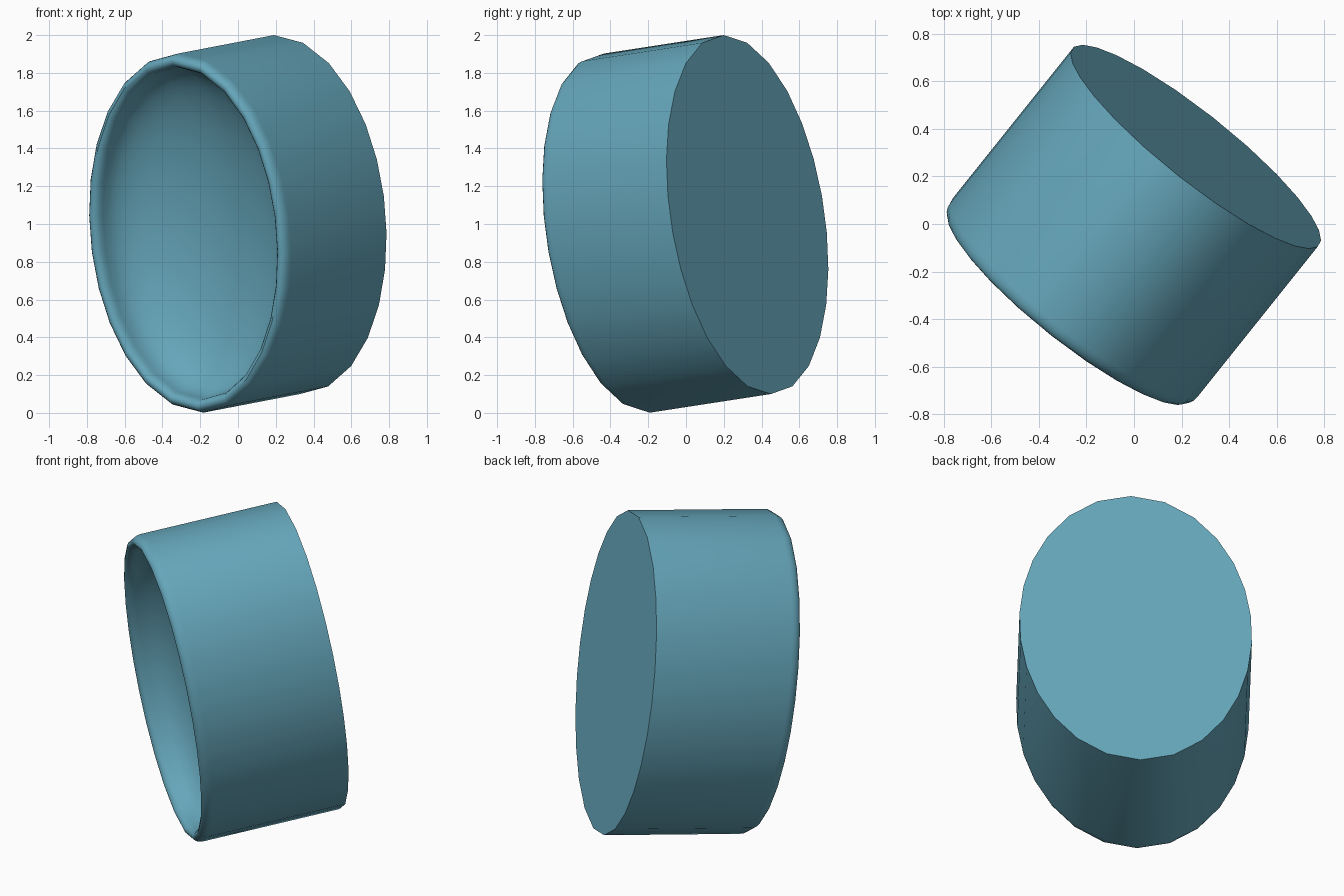
import bpy, bmesh
from math import sin, cos, pi, hypot
from mathutils import Vector

if "Cube" in bpy.data.objects:
    bpy.data.objects.remove(bpy.data.objects["Cube"])

SEG = 26
BACK = Vector((0.26, 0.325, 1.05))            # centre of the closed end
AXIS = Vector((-0.52, -0.65, -0.10)).normalized()
MAJOR = Vector((-0.07, -0.125, 0.95))         # long half-axis of the oval
MINOR = Vector((0.522, -0.41, 0.0))           # short half-axis of the oval
A, B = MAJOR.length, MINOR.length


def oval_angles(n):
    """Angles that space n points evenly along the oval's outline."""
    fine = 4000
    total, lengths = 0.0, [0.0]
    for i in range(fine):
        t = 2 * pi * (i + 0.5) / fine
        total += hypot(A * sin(t), B * cos(t))
        lengths.append(total)
    out, j = [], 0
    for k in range(n):
        while lengths[j] < total * k / n:
            j += 1
        out.append(2 * pi * j / fine)
    return out


ANGLES = oval_angles(SEG)
bm = bmesh.new()


def ring(depth, inset, scale=1.0):
    ka, kb = (1 - inset / A) * scale, (1 - inset / B) * scale
    c = BACK + AXIS * depth
    return [bm.verts.new(c + MAJOR * ka * cos(t) + MINOR * kb * sin(t)) for t in ANGLES]


# outer wall
rings = [ring(0, 0)]
# rounded lip
R, LIP, HEIGHT = 0.036, 0.815, 0.055
for i in range(9):
    p = pi * i / 8
    rings.append(ring(LIP + HEIGHT * sin(p), R - R * cos(p)))
# shallow bowl inside
DEPTH, STEPS = 0.32, 12
for i in range(1, STEPS):
    p = pi / 2 * i / STEPS
    rings.append(ring(LIP - DEPTH * sin(p), 2 * R, cos(p)))

for a, b in zip(rings, rings[1:]):
    for i in range(SEG):
        j = (i + 1) % SEG
        bm.faces.new((a[i], a[j], b[j], b[i]))
tip = bm.verts.new(BACK + AXIS * (LIP - DEPTH))
for i in range(SEG):
    bm.faces.new((rings[-1][i], rings[-1][(i + 1) % SEG], tip))
# flat closed end
bm.faces.new(rings[0])
bmesh.ops.recalc_face_normals(bm, faces=bm.faces)

mesh = bpy.data.meshes.new("oval_cup")
bm.to_mesh(mesh)
bm.free()
cup = bpy.data.objects.new("oval_cup", mesh)
bpy.context.collection.objects.link(cup)

mat = bpy.data.materials.new("teal")
mat.diffuse_color = (0.13, 0.38, 0.49, 1)
mat.use_nodes = True
mat.node_tree.nodes["Principled BSDF"].inputs["Base Color"].default_value = mat.diffuse_color
mesh.materials.append(mat)

bpy.context.view_layer.objects.active = cup
cup.select_set(True)
bpy.ops.object.shade_smooth_by_angle(angle=0.6)
